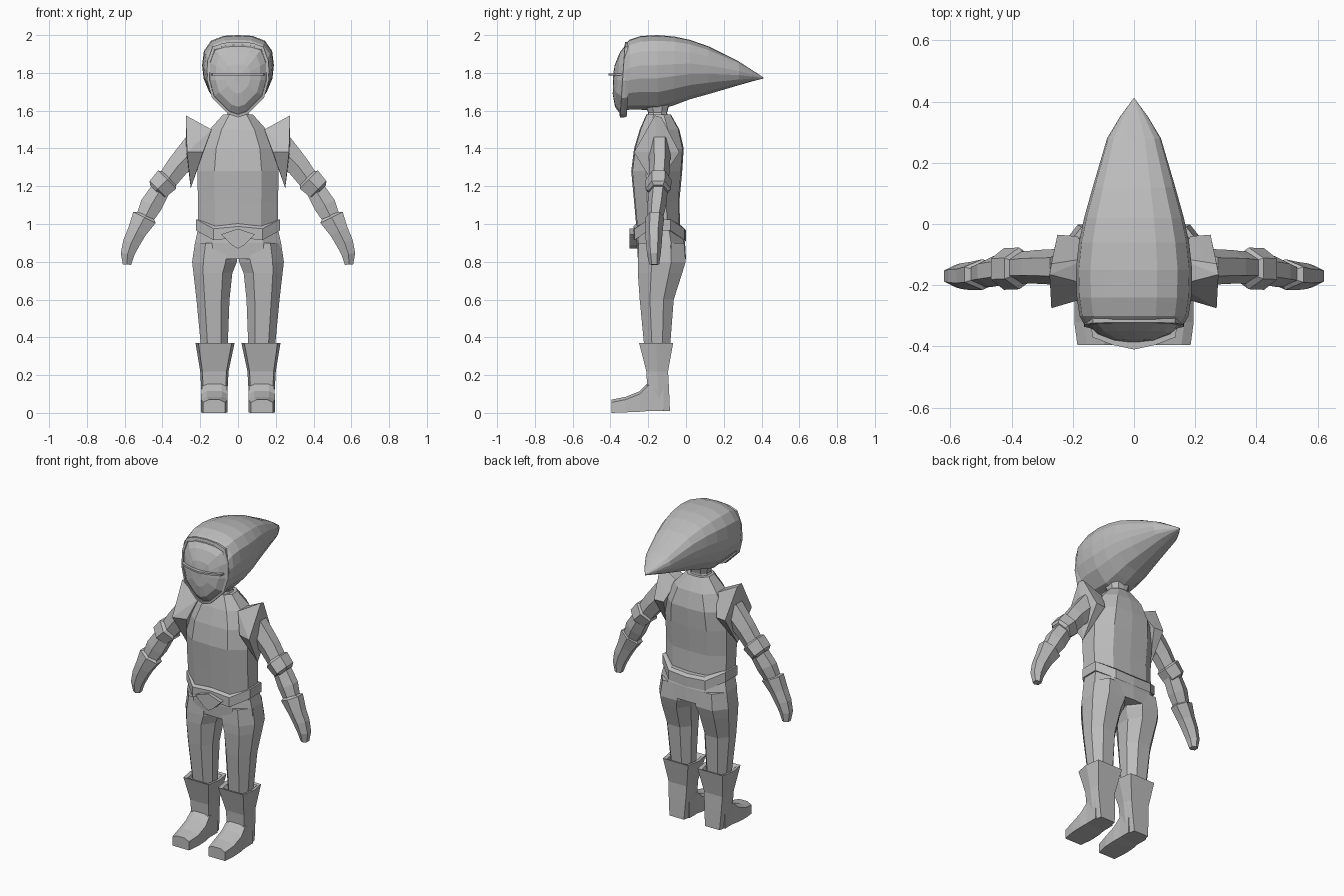
import bpy, bmesh
from mathutils import Vector

grey = bpy.data.materials.new("plain_grey")
grey.diffuse_color = (0.5, 0.5, 0.5, 1)


def finish(name, bm, mirror=False):
    bmesh.ops.remove_doubles(bm, verts=bm.verts, dist=0.0005)
    bmesh.ops.recalc_face_normals(bm, faces=bm.faces)
    me = bpy.data.meshes.new(name)
    bm.to_mesh(me)
    bm.free()
    me.materials.append(grey)
    ob = bpy.data.objects.new(name, me)
    bpy.context.collection.objects.link(ob)
    if mirror:
        ob.modifiers.new("mirror", 'MIRROR').use_axis[0] = True
    return ob


def loft(name, rings, mirror=False):
    """Skin a list of equal point loops and cap both ends."""
    bm = bmesh.new()
    rows = [[bm.verts.new(p) for p in r] for r in rings]
    n = len(rows[0])
    for a, b in zip(rows, rows[1:]):
        for i in range(n):
            j = (i + 1) % n
            bm.faces.new((a[i], a[j], b[j], b[i]))
    bm.faces.new(rows[0])
    bm.faces.new(rows[-1])
    return finish(name, bm, mirror)


def hull(name, pts, mirror=False):
    bm = bmesh.new()
    for p in pts:
        bm.verts.new(p)
    bmesh.ops.convex_hull(bm, input=bm.verts)
    return finish(name, bm, mirror)


def both(half):
    """Close a right-half outline that starts and ends on the centre line."""
    return half + [(-u, v) for u, v in reversed(half) if abs(u) > 1e-6]


BODY = both([(0, -1), (.58, -.95), (1, -.42), (1, .42), (.58, .95), (0, 1)])
LEG = [(-.5, -1), (.5, -1), (1, -.4), (1, .4), (.5, 1), (-.5, 1), (-1, .4), (-1, -.4)]
BOX = [(-.85, -1), (.85, -1), (1, 0), (.85, 1), (-.85, 1), (-1, 0)]


def level(sec, z, x0, x1, y0, y1):
    return [((x0 + x1) / 2 + u * (x1 - x0) / 2,
             (y0 + y1) / 2 + v * (y1 - y0) / 2, z) for u, v in sec]


def stack(name, sec, rows, mirror=False):
    return loft(name, [level(sec, *r) for r in rows], mirror)


def limb(name, rows):
    """Six-sided tube; rows are x, y, z, half width in xz, half depth in y."""
    rings = []
    for i, (x, y, z, w, d) in enumerate(rows):
        a, b = rows[max(i - 1, 0)], rows[min(i + 1, len(rows) - 1)]
        t = Vector((b[0] - a[0], 0, b[2] - a[2])).normalized()
        side = Vector((-t.z, 0, t.x))
        rings.append([Vector((x, y + v * d, z)) + side * w * u
                      for u, v in [(-1, -.5), (0, -1), (1, -.5), (1, .5), (0, 1), (-1, .5)]])
    return loft(name, rings, True)


# Torso, neck and hips
stack("torso", BODY, [(.95, -.21, .21, -.26, -.03), (1.12, -.212, .212, -.275, -.035),
                      (1.28, -.215, .215, -.29, -.02), (1.4, -.2, .2, -.275, -.012),
                      (1.5, -.15, .15, -.245, -.035), (1.58, -.078, .078, -.21, -.08)])
stack("neck", BODY, [(1.53, -.085, .085, -.22, -.09), (1.59, -.055, .055, -.2, -.1),
                     (1.66, -.07, .07, -.23, -.08)])
stack("hips", BODY, [(.98, -.21, .21, -.255, -.025), (.9, -.228, .228, -.26, -.005),
                     (.815, -.235, .235, -.255, 0)])

# Belt, dipping at the front and back
rings = []
for dz, grow in ((0, -.012), (0, .004), (.06, .004), (.06, -.012)):
    r = level(BODY, 0, -.218 - grow, .218 + grow, -.275 - grow, -.005 + grow)
    rings.append([(x, y, dz + .965 - 2.6 * max(0, abs(y + .14) - .06) ** 1.5
                   + (.02 if x == 0 and y < -.2 else 0)) for x, y, z in r])
loft("belt", rings)
hull("buckle", [(x, y, z) for y in (-.3, -.26) for x, z in
                [(-.09, .945), (0, .975), (.09, .945), (.035, .89), (0, .87), (-.035, .89)]])

# Legs
stack("leg", LEG, [(.9, .002, .228, -.25, -.01), (.8, .006, .243, -.255, -.002),
                   (.74, .03, .236, -.255, -.02), (.6, .045, .22, -.245, -.065),
                   (.34, .055, .195, -.22, -.085)], True)

# Boots: flared shaft and forward foot
stack("boot_shaft", BOX, [(.01, .065, .185, -.19, -.085), (.13, .055, .195, -.205, -.09),
                          (.22, .05, .2, -.21, -.095), (.37, .018, .225, -.248, -.068),
                          (.365, .04, .205, -.23, -.085), (.33, .06, .19, -.2, -.1)], True)
foot = [(-.12, .06, .19, .01, .16), (-.2, .06, .19, .01, .16), (-.245, .055, .195, .006, .115),
        (-.32, .055, .195, .003, .085), (-.395, .068, .185, 0, .07)]
loft("boot_foot", [[(a, y, b), (c, y, b), (c, y, t - .015), (c - .03, y, t),
                    (a + .03, y, t), (a, y, t - .015)] for y, a, c, b, t in foot], True)

# Arms, elbow guards, gloves
limb("arm", [(.22, -.14, 1.41, .075, .06), (.32, -.14, 1.305, .06, .055),
             (.405, -.145, 1.19, .05, .05), (.46, -.155, 1.1, .058, .05),
             (.5, -.165, 1.02, .045, .04)])
limb("elbow_guard", [(.365, -.145, 1.245, .045, .05), (.375, -.145, 1.235, .068, .068),
                     (.425, -.147, 1.185, .06, .068), (.435, -.147, 1.175, .045, .05)])
limb("glove", [(.49, -.165, 1.05, .04, .035), (.495, -.165, 1.035, .066, .05),
               (.535, -.17, .96, .05, .046), (.565, -.17, .9, .045, .042),
               (.585, -.17, .84, .036, .036), (.588, -.168, .785, .022, .026)])

# Shoulder pads: tall kite-shaped shells
hull("shoulder_pad", [(.276, -.165, 1.575), (.27, -.13, 1.565), (.14, -.2, 1.5), (.14, -.11, 1.5),
                      (.27, -.275, 1.38), (.25, -.035, 1.38), (.185, -.25, 1.38),
                      (.185, -.04, 1.38), (.25, -.16, 1.19), (.275, -.15, 1.38)], True)

# Helmet: teardrop drawn back to a point
HEAD = both([(0, 1), (.4, .98), (.75, .85), (.95, .58), (1, .2), (.96, -.15),
             (.8, -.52), (.45, -.88), (0, -1)])
rows = [(-.325, .165, 1.6, 1.95), (-.3, .178, 1.605, 1.975), (-.24, .187, 1.605, 1.995),
        (-.15, .19, 1.602, 2.0), (-.06, .18, 1.63, 1.992), (.02, .163, 1.66, 1.975),
        (.12, .135, 1.688, 1.94), (.28, .088, 1.735, 1.86), (.35, .046, 1.755, 1.815),
        (.41, .002, 1.77, 1.776)]
loft("helmet", [[(u * w, y, (a + b) / 2 + v * (b - a) / 2) for u, v in HEAD]
                for y, w, a, b in rows])

# Face mask: leaning rim, bulging plate and brow ledge
FACE = both([(0, 1.96), (.075, 1.955), (.132, 1.935), (.158, 1.86), (.16, 1.76),
             (.135, 1.67), (.05, 1.585), (0, 1.568)])


def face_ring(s, y, lean=.07):
    return [(x * s, y + (z - 1.77) * lean, 1.77 + (z - 1.77) * s) for x, z in FACE]


loft("mask_rim", [face_ring(1, -.3), face_ring(1.02, -.318), face_ring(1.02, -.335),
                  face_ring(.94, -.338), face_ring(.92, -.32)])
loft("face_plate", [face_ring(.95, -.31), face_ring(.93, -.334), face_ring(.74, -.362),
                    face_ring(.4, -.382, .03), face_ring(.12, -.386, 0)])
hull("brow_ledge", [(x, y, z) for z in (1.785, 1.796) for x, y in
                    [(-.14, -.34), (-.135, -.37), (-.07, -.395), (0, -.41),
                     (.07, -.395), (.135, -.37), (.14, -.34)]])
